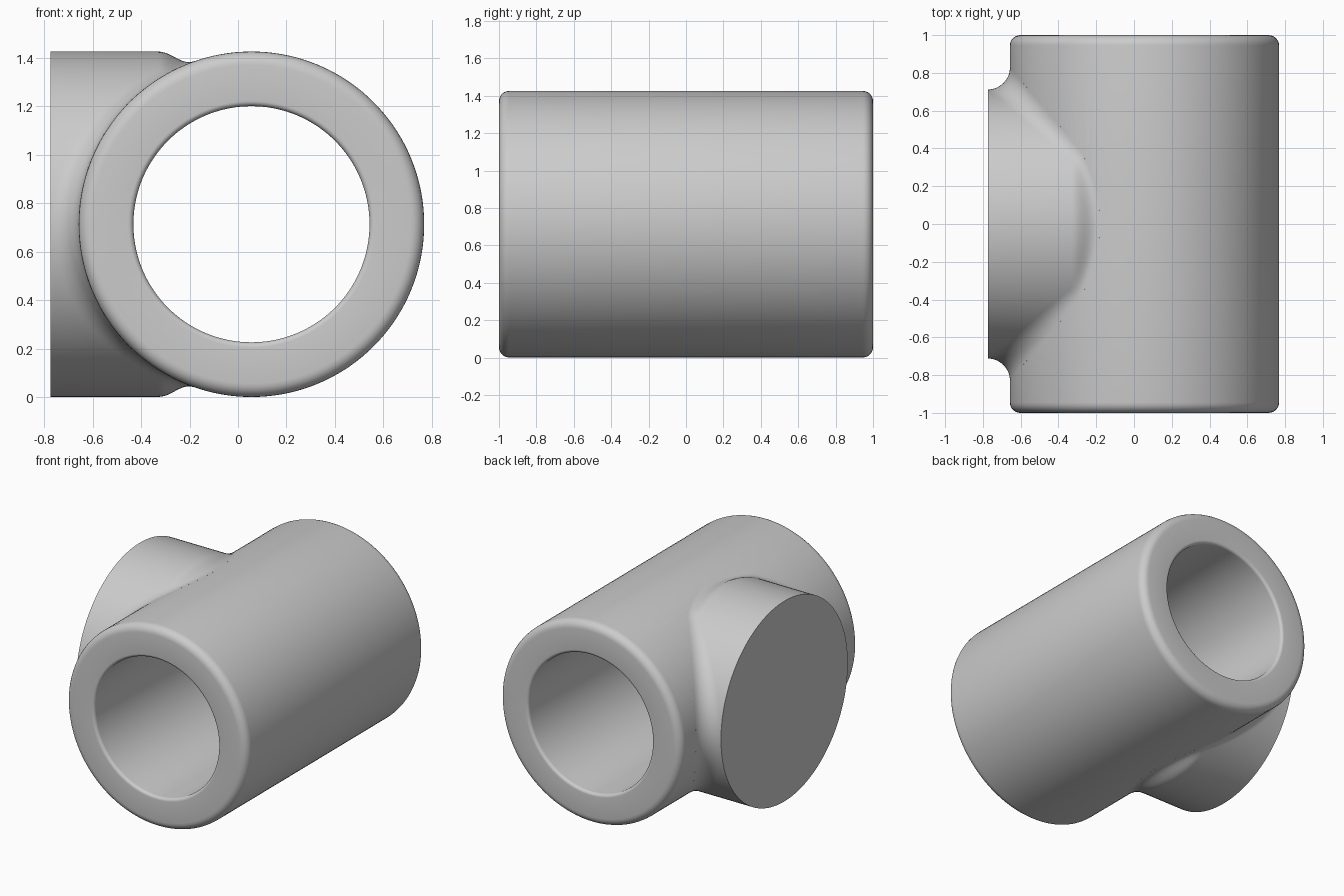
import bpy, bmesh
from math import sin, cos, pi, sqrt
from mathutils import Vector

if "Cube" in bpy.data.objects:
    bpy.data.objects.remove(bpy.data.objects["Cube"])

R, r = 0.7125, 0.115        # pipe radius, junction fillet radius
BORE, CX, CZ = 0.487, 0.0555, 0.7135
X_END = -0.772              # closed end of the branch
C0 = 0.466                  # where the junction turns blunt near top and bottom
WALL = 0.6                  # radius inside the pipe wall, for a buried cap
N = 144


def make_object(name, rings, cap):
    """Skin a list of closed rings; cap the ends or join last to first."""
    bm = bmesh.new()
    loops = [[bm.verts.new(p) for p in ring] for ring in rings]
    pairs = list(zip(loops, loops[1:]))
    if cap:
        bm.faces.new(loops[0])
        bm.faces.new(loops[-1])
    else:
        pairs.append((loops[-1], loops[0]))
    for a, b in pairs:
        for i in range(len(a)):
            j = (i + 1) % len(a)
            bm.faces.new((a[i], a[j], b[j], b[i]))
    bmesh.ops.recalc_face_normals(bm, faces=bm.faces)
    mesh = bpy.data.meshes.new(name)
    bm.to_mesh(mesh)
    bm.free()
    obj = bpy.data.objects.new(name, mesh)
    bpy.context.collection.objects.link(obj)
    return obj


def corner(rad, y, size, start, n=6):
    """Quarter-round profile points about a (radius, y) centre."""
    return [(rad + size * cos(start + k / n * pi / 2),
             y + size * sin(start + k / n * pi / 2)) for k in range(n + 1)]


# Main pipe: lathe of a rounded wall section around the y axis
e, b = 0.055, 0.022
section = (corner(R - e, 1 - e, e, 0) + corner(BORE + b, 1 - b, b, pi / 2)
           + corner(BORE + b, b - 1, b, pi) + corner(R - e, e - 1, e, 3 * pi / 2))
angles = [2 * pi * i / N for i in range(N)]
pipe = make_object("tee_pipe", [[(CX + q * cos(a), y, CZ + q * sin(a)) for a in angles]
                                for q, y in section], False)


def branch_line(a):
    """One line along the branch, blending into the main pipe surface."""
    c, s = cos(a), sin(a)
    k = max(abs(c), C0)
    p0 = Vector((-(R + r) * k, R * c, R * s))
    xe = -R * k
    if abs(c) < C0:
        xe += (R * C0 - 0.235) * sin((1 - abs(c) / C0) * pi / 2)
    ze = sqrt(R * R - xe * xe) * (1 if s > 0 else -1) if abs(c) < C0 else R * s
    p1 = Vector((xe, (R + r) * c, ze))
    n0, n1 = Vector((0, c, s)), Vector((xe, 0, ze)).normalized()
    chord = p1 - p0
    m = chord.length * 1.13
    t0 = (chord - n0 * chord.dot(n0)).normalized() * m
    t1 = (chord - n1 * chord.dot(n1)).normalized() * m
    line = [Vector((X_END - CX - 0.002, R * c, R * s))]
    for i in range(13):
        t = i / 12
        line.append(p0 * (2*t**3 - 3*t*t + 1) + t0 * (t**3 - 2*t*t + t)
                    + p1 * (3*t*t - 2*t**3) + t1 * (t**3 - t*t))
    # buried end that follows the pipe wall
    zb = ze * WALL / R
    for f in (1, 0.8, 0.6, 0.4, 0.2, 0.02):
        z = zb * f
        line.append(Vector((-sqrt(WALL**2 - z * z), p1.y * f, z)))
    return [p + Vector((CX, 0, CZ)) for p in line]


# Branch with its junction fillet, merged into the pipe
lines = [branch_line(2 * pi * (i + 0.5) / N) for i in range(N)]
branch = make_object("branch", list(zip(*lines)), True)
branch.hide_render = True

mod = pipe.modifiers.new("join_branch", 'BOOLEAN')
mod.operation, mod.solver, mod.object = 'UNION', 'EXACT', branch
bpy.context.view_layer.objects.active = pipe
pipe.select_set(True)
bpy.ops.object.modifier_apply(modifier=mod.name)
bpy.data.objects.remove(branch)
bpy.ops.object.shade_smooth_by_angle(angle=0.6)
